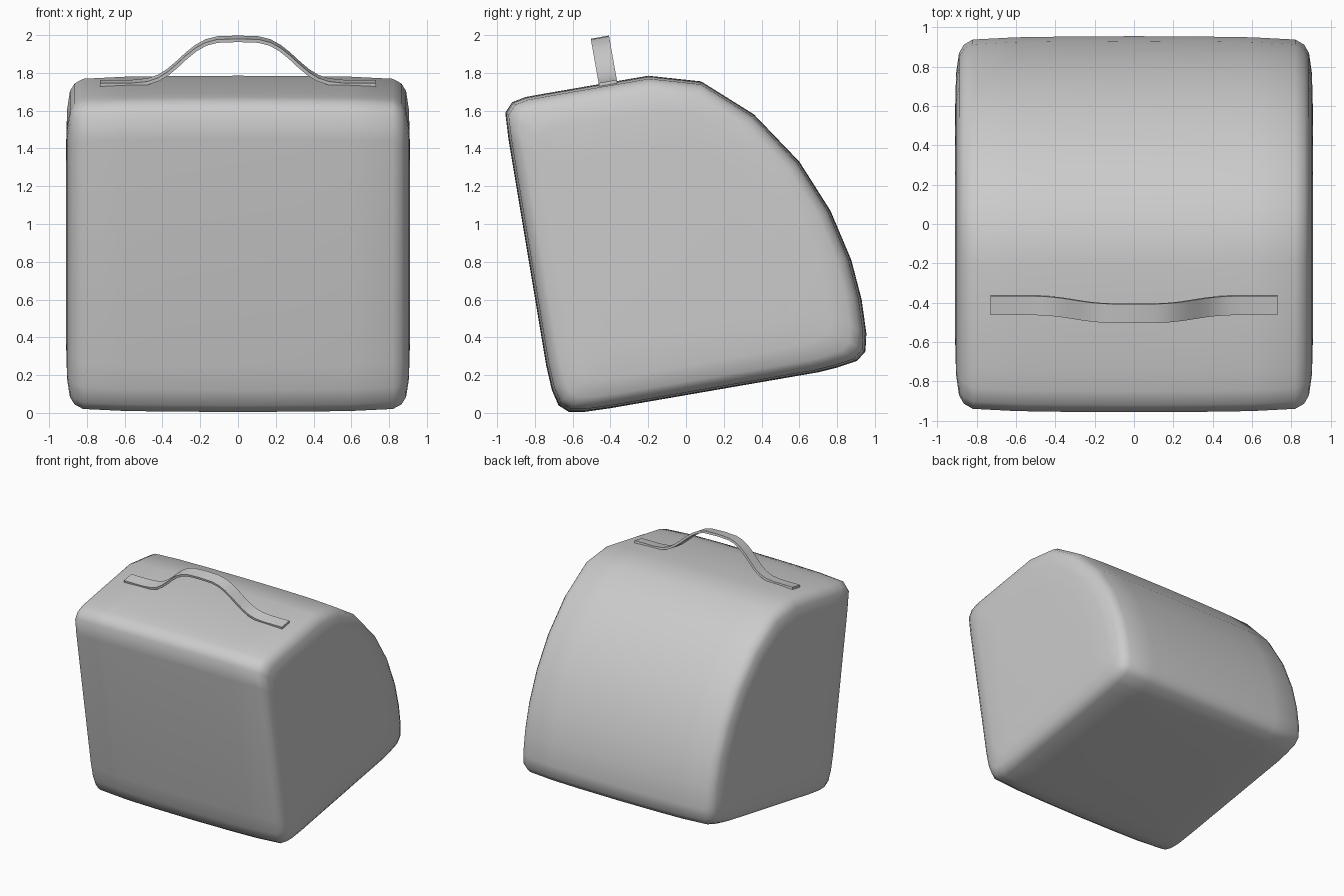
import bpy
import bmesh
from math import radians, sin, cos
from mathutils import Vector

cube = bpy.data.objects.get("Cube")
if cube:
    bpy.data.objects.remove(cube, do_unlink=True)

grey = bpy.data.materials.new("plain grey")
grey.use_nodes = True
grey.diffuse_color = (0.6, 0.6, 0.6, 1)
grey.node_tree.nodes["Principled BSDF"].inputs["Base Color"].default_value = grey.diffuse_color


def loft(name, rings, angle):
    """Skin closed rings of points and cap both ends."""
    bm = bmesh.new()
    loops = [[bm.verts.new(p) for p in ring] for ring in rings]
    for a, b in zip(loops, loops[1:]):
        for i in range(len(a)):
            j = (i + 1) % len(a)
            bm.faces.new((a[i], a[j], b[j], b[i]))
    bm.faces.new(loops[0])
    bm.faces.new(loops[-1])
    bmesh.ops.recalc_face_normals(bm, faces=bm.faces)
    mesh = bpy.data.meshes.new(name)
    bm.to_mesh(mesh)
    bm.free()
    mesh.materials.append(grey)
    obj = bpy.data.objects.new(name, mesh)
    bpy.context.collection.objects.link(obj)
    bpy.ops.object.select_all(action="DESELECT")
    obj.select_set(True)
    bpy.context.view_layer.objects.active = obj
    bpy.ops.object.shade_smooth_by_angle(angle=radians(angle))
    return obj


def mirrored(half):
    """Extend (x, value) stations from the centre outward to both sides."""
    return [(-x, v) for x, v in reversed(half) if x > 0] + half


# Body: tilted quarter-round side profile (y, z), slightly bulged along x
profile = [(-0.62, 0.005), (-0.54, 0.005), (-0.4, 0.025), (0.7, 0.215), (0.8, 0.24),
           (0.905, 0.275), (0.95, 0.325), (0.955, 0.42), (0.93, 0.6), (0.875, 0.81),
           (0.765, 1.07), (0.6, 1.33), (0.36, 1.58), (0.08, 1.755), (-0.2, 1.785),
           (-0.74, 1.692), (-0.85, 1.672), (-0.92, 1.645), (-0.957, 1.59),
           (-0.94, 1.45), (-0.74, 0.25), (-0.71, 0.12), (-0.675, 0.04)]
centre = Vector((0, 0, 0.88))
stations = mirrored([(0, 1), (0.35, 0.998), (0.6, 0.994), (0.82, 0.982), (0.865, 0.955),
                     (0.89, 0.91), (0.905, 0.8), (0.91, 0.6)])
loft("body", [[centre + Vector((x, y * s, (z - centre.z) * s)) for y, z in profile]
              for x, s in stations], 60)

# Handle: flat strap arched over the sloping top
tilt = radians(10)
across = Vector((0, cos(tilt), sin(tilt)))
up = Vector((0, -sin(tilt), cos(tilt)))
base = Vector((0, -0.413, 1.746))
path = mirrored([(0, 0.238), (0.11, 0.234), (0.17, 0.218), (0.22, 0.19), (0.27, 0.15),
                 (0.32, 0.103), (0.37, 0.06), (0.42, 0.028), (0.48, 0.008),
                 (0.56, 0), (0.73, 0)])
points = [base + up * h + Vector((x, 0, 0)) for x, h in path]
rings = []
for i, p in enumerate(points):
    along = (points[min(i + 1, len(points) - 1)] - points[max(i - 1, 0)]).normalized()
    out = along.cross(across).normalized()
    rings.append([p + across * w * 0.049 + out * t * 0.009
                  for w, t in ((-1, -1), (1, -1), (1, 1), (-1, 1))])
loft("handle", rings, 40)
